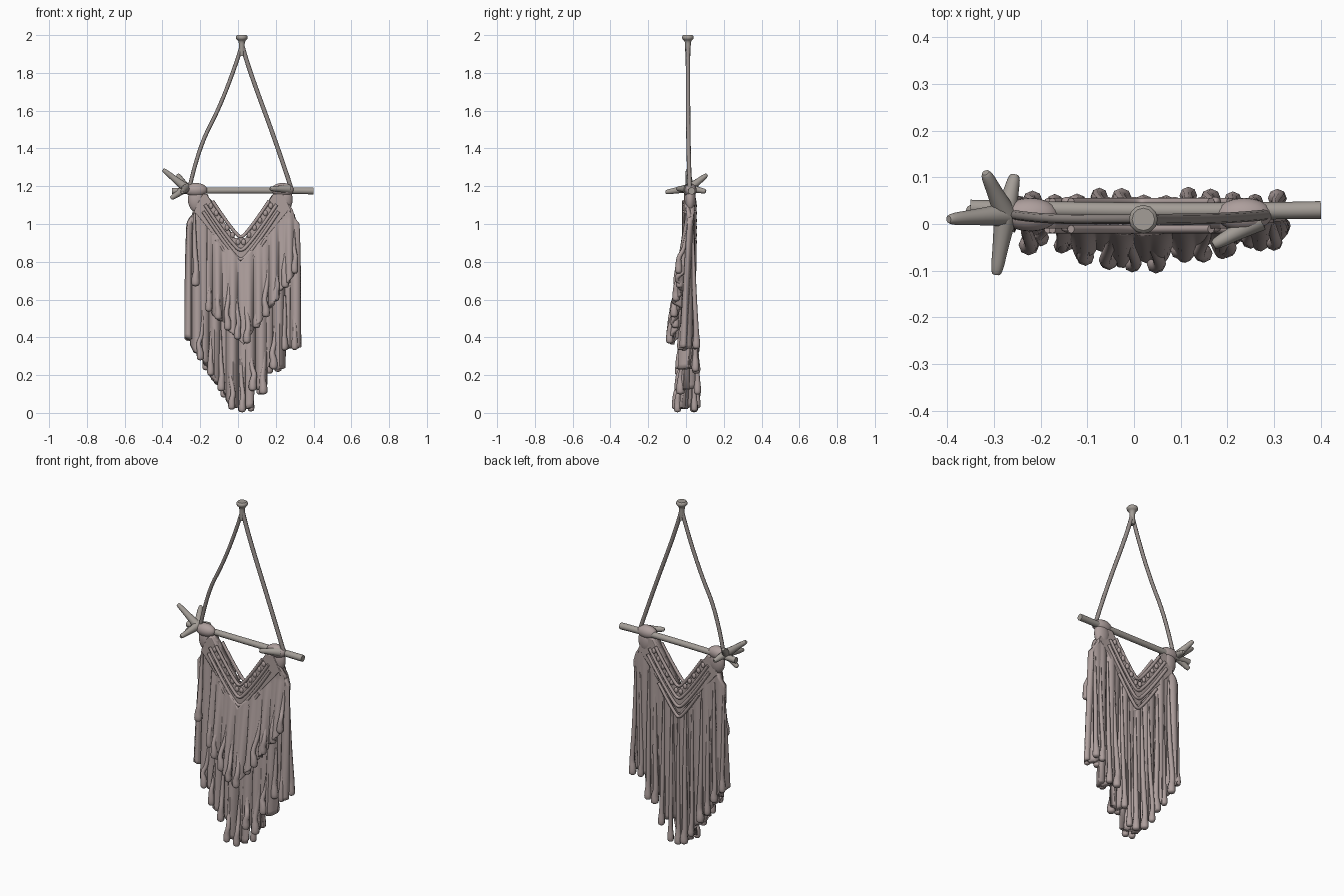
import bpy, bmesh, math, random
from mathutils import Vector

if "Cube" in bpy.data.objects:
    bpy.data.objects.remove(bpy.data.objects["Cube"])

random.seed(4)


def material(name, rgb):
    m = bpy.data.materials.new(name)
    m.diffuse_color = (*rgb, 1)
    m.use_nodes = True
    m.node_tree.nodes["Principled BSDF"].inputs["Base Color"].default_value = m.diffuse_color
    return m


YARN = material("yarn", (0.42, 0.345, 0.335))
WOOD = material("wood", (0.37, 0.34, 0.31))
CORD = material("cord", (0.30, 0.265, 0.25))


# Outline rules: height of each edge as a function of x
def top_edge(x):
    v_neck = 0.925 + 1.6 * max(0, abs(x - 0.01) - 0.03)
    shoulder = 1.0 + 1.9 * (0.295 - abs(x - 0.025))
    return min(v_neck, shoulder, 1.16)


def band_edge(x):
    return min(0.77 + 1.2 * abs(x - 0.015), top_edge(x) - 0.02)


def main_hem(x):
    if x < 0.07:
        return 0.02 + 1.5 * max(0, -x - 0.02)
    return 0.12 + 0.11 * math.floor((x - 0.07) / 0.085)


def front_top(x):
    return band_edge(x) + 0.03


def front_hem(x):
    return 0.36 + (1.4 if x > 0.03 else 1.0) * abs(x - 0.03)


def main_y(z):
    return 0.025 * min(1, z)


def front_y(z):
    return 0.012 - 0.12 * max(0, 1.03 - z)


def finish(obj, mat):
    obj.data.materials.append(mat)
    bpy.ops.object.select_all(action='DESELECT')
    obj.select_set(True)
    bpy.context.view_layer.objects.active = obj
    if obj.type == 'CURVE':
        bpy.ops.object.convert(target='MESH')
    bpy.ops.object.shade_smooth_by_angle(angle=math.radians(60))


def tube(name, pts, radii, mat, sides=2):
    """Round tube through points, one radius per point."""
    cu = bpy.data.curves.new(name, 'CURVE')
    cu.dimensions = '3D'
    cu.bevel_depth = 1
    cu.bevel_resolution = sides
    cu.use_fill_caps = True
    sp = cu.splines.new('NURBS')
    sp.points.add(len(pts) - 1)
    for p, co, r in zip(sp.points, pts, radii):
        p.co = (*co, 1)
        p.radius = r
    sp.order_u = 3
    sp.use_endpoint_u = True
    sp.resolution_u = 5
    obj = bpy.data.objects.new(name, cu)
    bpy.context.collection.objects.link(obj)
    finish(obj, mat)


def blob(name, loc, size, mat):
    bpy.ops.mesh.primitive_uv_sphere_add(segments=20, ring_count=12, location=loc)
    obj = bpy.context.object
    obj.name = name
    obj.scale = size
    finish(obj, mat)


def sheet(name, x0, x1, top, hem, mid, thick, amp=0.0, freq=1, nx=120, nz=36):
    """Pleated cloth hanging between a top edge and a hem."""
    bm = bmesh.new()
    grid = []
    for i in range(nx + 1):
        x = x0 + (x1 - x0) * i / nx
        wave = math.sin(freq * x + 1) + 0.6 * math.sin(freq * 1.73 * x + 2)
        zt = top(x)
        zh = hem(x) + (0.018 * (1 - abs(math.sin(freq * x / 2))) if amp else 0)
        col = []
        for j in range(nz + 1):
            t = j / nz
            z = zt + (zh - zt) * t
            col.append(bm.verts.new((x, mid(z) + amp * (0.12 + 0.88 * t) * wave, z)))
        grid.append(col)
    for a, b in zip(grid, grid[1:]):
        for j in range(nz):
            bm.faces.new((a[j], a[j + 1], b[j + 1], b[j]))
    me = bpy.data.meshes.new(name)
    bm.to_mesh(me)
    bm.free()
    obj = bpy.data.objects.new(name, me)
    bpy.context.collection.objects.link(obj)
    sol = obj.modifiers.new("thickness", 'SOLIDIFY')
    sol.thickness = thick
    sol.offset = 0
    finish(obj, YARN)


def strand(name, x, y0, y1, z0, z1):
    """Hanging yarn strand with a swollen, rounded tip."""
    w = random.uniform(-0.012, 0.012)
    r = random.uniform(0.012, 0.016)
    path = [(x + w, y0, z0), (x + w, (y0 * 2 + y1) / 3, (z0 + z1) / 2), (x - w, y1, z1 + 0.09)]
    path += [(x, y1, z1 + d) for d in (0.05, 0.02, 0.002, 0)]
    tube(name, path, [r * k for k in (0.4, 0.9, 0.9, 1.3, 1.5, 1.2, 0.1)], YARN)


def strand_row(name, x0, x1, n, top, hem, y0, y1):
    for i in range(n):
        x = x0 + (x1 - x0) * i / (n - 1)
        tip = max(0.003, hem(x) - random.uniform(0, 0.025))
        strand(f"{name}_{i}", x, y0(top(x)), y1(tip) + random.uniform(-0.012, 0.012), top(x) - 0.04, tip)


# Wall peg and the two hanging cords
PEG_Z = (2.0, 1.995, 1.98, 1.968, 1.94, 1.89)
tube("peg", [(0.02, 0.01, z) for z in PEG_Z], (.024, .031, .031, .016, .015, .013), WOOD, 4)
tube("left_cord", [(0.018, 0.01, 1.94), (-0.005, 0.01, 1.86), (-0.1, 0.01, 1.61),
                   (-0.21, 0.012, 1.40), (-0.26, 0.02, 1.18)], [0.0105] * 5, CORD)
tube("right_cord", [(0.024, 0.01, 1.94), (0.05, 0.01, 1.84), (0.21, 0.012, 1.41),
                    (0.285, 0.02, 1.18)], [0.0115] * 4, CORD)

# Driftwood rod and its side twigs
tube("rod", [(-0.35, 0.035, 1.175), (0.1, 0.024, 1.18), (0.4, 0.03, 1.175)], (.017, .017, .019), WOOD, 3)


def twig(name, base, tip):
    a, b = Vector(base), Vector(tip)
    tube(name, [a, a.lerp(b, 0.5), a.lerp(b, 0.97), b], (.025, .017, .013, .008), WOOD, 3)


for i, tip in enumerate([(-0.397, 0.01, 1.288), (-0.295, -0.108, 1.168), (-0.318, 0.11, 1.26),
                         (-0.255, 0.105, 1.172), (-0.355, 0.03, 1.135)]):
    twig(f"twig_{i}", (-0.275, 0.02, 1.19), tip)
twig("right_twig", (0.27, 0.01, 1.185), (0.17, -0.045, 1.187))

# Wrapped knots over the rod
for side, x in (("left", -0.222), ("right", 0.236)):
    blob(f"{side}_knot", (x, 0.02, 1.18), (0.06, 0.036, 0.037), YARN)
    blob(f"{side}_knot_neck", (x + 0.005, 0.022, 1.13), (0.048, 0.03, 0.07), YARN)

# Fringe layers and the knotted V band
sheet("main_fringe", -0.27, 0.32, top_edge, main_hem, main_y, 0.032, 0.022, 75)
sheet("front_fringe", -0.165, 0.3, front_top, front_hem, front_y, 0.022, 0.015, 85)
sheet("v_band", -0.23, 0.28, top_edge, band_edge, lambda z: 0.018, 0.056)

# Raised ridges and beads on both faces of the band
for face, y in (("front", -0.011), ("back", 0.047)):
    for i, (drop, w) in enumerate(((0.012, .15), (0.085, .19), (0.135, .2), (0.19, .13))):
        tube(f"{face}_ridge_{i}",
             [(0.015 + s / 4 * w, y, 0.935 - drop + 1.33 * w * (abs(s) / 4) ** 1.15) for s in range(-4, 5)],
             [0.009] * 9, YARN)
    for s in (-1, 1):
        for k in range(6):
            f = 0.08 + k * 0.16
            blob(f"{face}_bead_{s}_{k}", (0.015 + s * 0.18 * f, y + 0.002, 0.885 + 0.24 * f),
                 (0.012, 0.009, 0.016), YARN)

# Loose strands: back face, lower front, and front layer
strand_row("back_strand", -0.265, 0.307, 13, band_edge, main_hem, lambda z: 0.036, lambda z: 0.052)
strand_row("lower_strand", -0.2, 0.3, 10, front_hem, main_hem, lambda z: 0, lambda z: -0.048 + 0.08 * z)
strand_row("front_strand", -0.155, 0.3, 10, front_top, front_hem, front_y, lambda z: front_y(z) - 0.01)
strand("left_edge_strand", -0.225, 0, -0.045, 1.06, 0.67)
